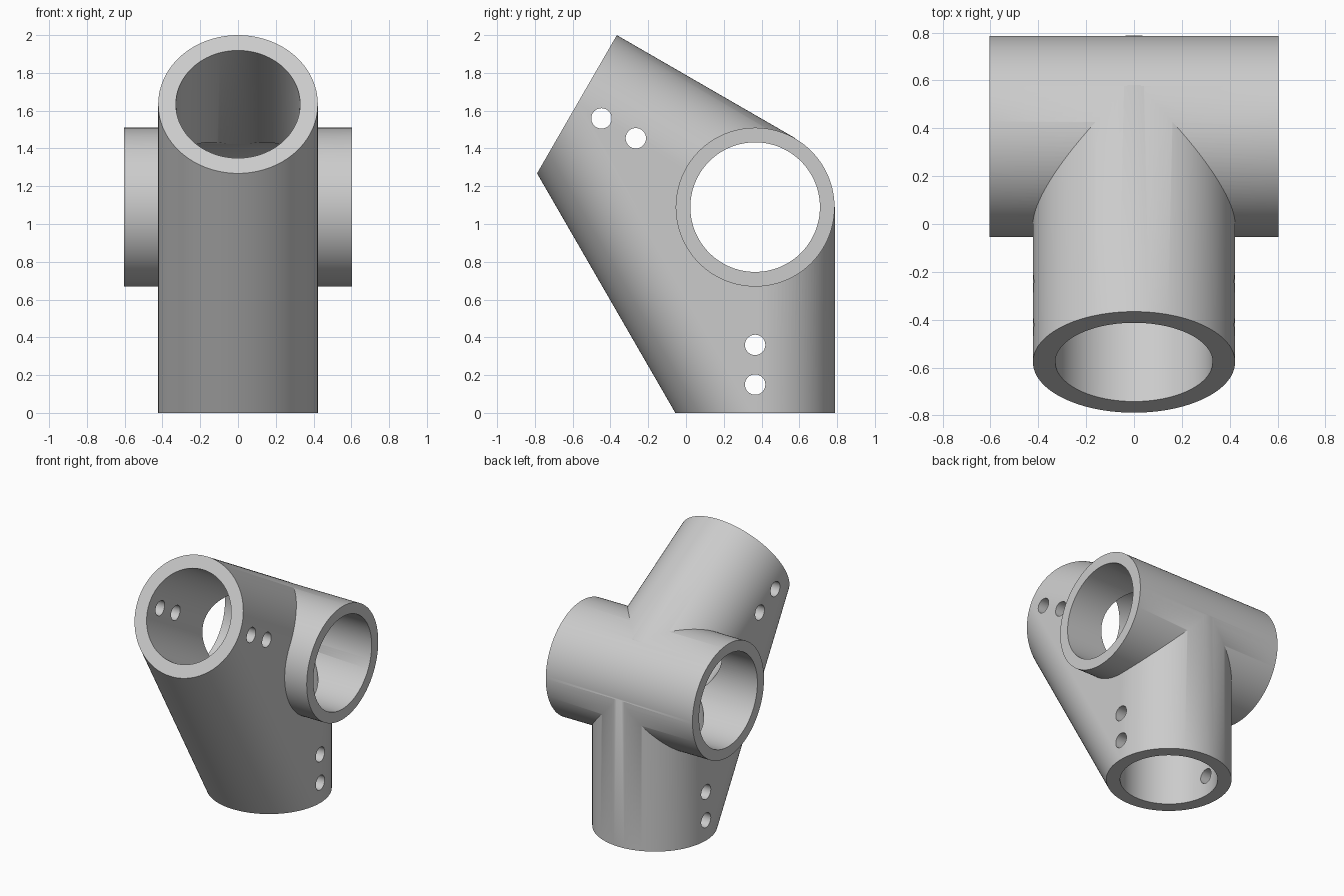
import bpy, bmesh
from math import radians, sin, cos
from mathutils import Vector, Matrix

if "Cube" in bpy.data.objects:
    bpy.data.objects.remove(bpy.data.objects["Cube"], do_unlink=True)

OUTER, BORE = 0.4225, 0.329          # angled sockets
CROSS_OUTER, CROSS_BORE = 0.4205, 0.343
CROSS_HALF = 0.604
ARM = 1.0893                         # hub centre to socket mouth
PIN = 0.054
HUB = Vector((0, 0.366, ARM))
X = Vector((1, 0, 0))
ARMS = [Vector((0, 0, -1)), Vector((0, -cos(radians(30)), sin(radians(30))))]

grey = bpy.data.materials.new("light grey")
grey.use_nodes = True
COLOUR = (0.6, 0.6, 0.6, 1)
grey.diffuse_color = COLOUR
grey.node_tree.nodes["Principled BSDF"].inputs["Base Color"].default_value = COLOUR


def add_rod(bm, start, end, radius, segments=128):
    """Closed cylinder between two points."""
    axis = end - start
    matrix = Matrix.Translation((start + end) / 2) @ axis.to_track_quat('Z', 'X').to_matrix().to_4x4()
    bmesh.ops.create_cone(bm, cap_ends=True, segments=segments, radius1=radius,
                          radius2=radius, depth=axis.length, matrix=matrix)


def finish(bm, name):
    mesh = bpy.data.meshes.new(name)
    bm.to_mesh(mesh)
    bm.free()
    mesh.materials.append(grey)
    obj = bpy.data.objects.new(name, mesh)
    bpy.context.collection.objects.link(obj)
    return obj


def rod(name, start, end, radius, segments=128):
    bm = bmesh.new()
    add_rod(bm, start, end, radius, segments)
    return finish(bm, name)


def combine(target, tool, operation):
    """Apply a boolean and discard the tool."""
    mod = target.modifiers.new(operation.title(), 'BOOLEAN')
    mod.operation, mod.solver, mod.object = operation, 'EXACT', tool
    bpy.context.view_layer.objects.active = target
    bpy.ops.object.modifier_apply(modifier=mod.name)
    bpy.data.objects.remove(tool, do_unlink=True)


# Webbed body: hull around the two socket cylinders
bm = bmesh.new()
for d in ARMS:
    add_rod(bm, HUB, HUB + d * ARM, OUTER)
bmesh.ops.delete(bm, geom=bm.faces[:], context='FACES_ONLY')
hull = bmesh.ops.convex_hull(bm, input=bm.verts[:])
junk = {g for g in hull["geom_interior"] + hull["geom_unused"] if isinstance(g, bmesh.types.BMVert)}
bmesh.ops.delete(bm, geom=list(junk), context='VERTS')
bmesh.ops.delete(bm, geom=[e for e in bm.edges if not e.link_faces], context='EDGES')
bmesh.ops.dissolve_limit(bm, angle_limit=radians(0.2), verts=bm.verts[:], edges=bm.edges[:])
bmesh.ops.recalc_face_normals(bm, faces=bm.faces[:])
joint = finish(bm, "pipe_joint")

# Cross tube
combine(joint, rod("cross_tube", HUB - X * CROSS_HALF, HUB + X * CROSS_HALF, CROSS_OUTER), 'UNION')

# Bores: through the cross tube, and from each mouth to the hub
combine(joint, rod("cross_bore", HUB - X, HUB + X, CROSS_BORE), 'DIFFERENCE')
for d in ARMS:
    combine(joint, rod("socket_bore", HUB, HUB + d * (ARM + 0.1), BORE), 'DIFFERENCE')

# Pin holes across each socket
for d in ARMS:
    for inset in (0.15, 0.36):
        p = HUB + d * (ARM - inset)
        combine(joint, rod("pin_hole", p - X, p + X, PIN, 40), 'DIFFERENCE')

bpy.ops.object.select_all(action='DESELECT')
joint.select_set(True)
bpy.context.view_layer.objects.active = joint
bpy.ops.object.shade_smooth_by_angle(angle=radians(30))
